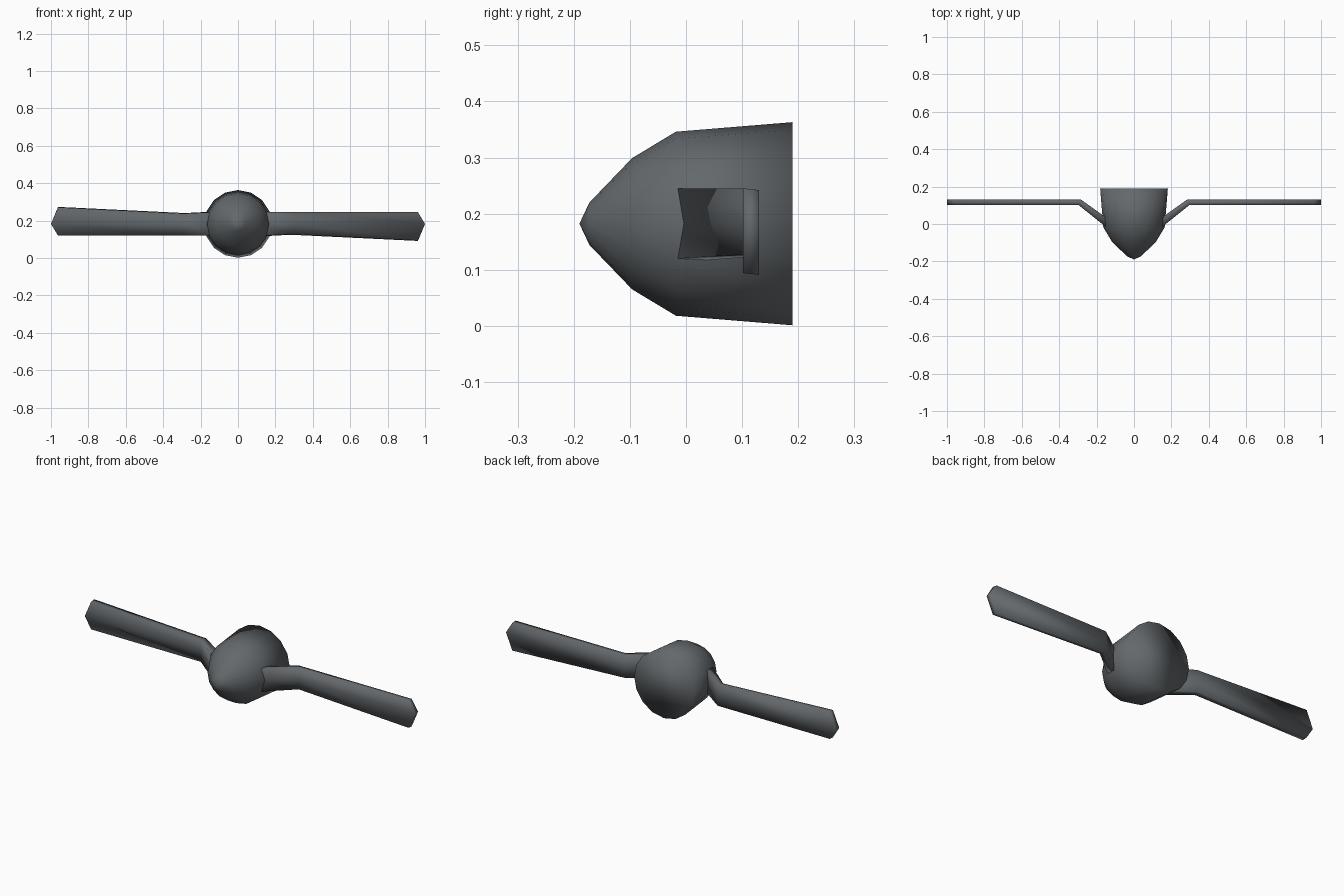
import bpy, bmesh, math

if "Cube" in bpy.data.objects:
    bpy.data.objects.remove(bpy.data.objects["Cube"])

CZ = 0.182  # height of the propeller axis

grey = bpy.data.materials.new("dark_grey")
grey.diffuse_color = (0.125, 0.138, 0.147, 1)
grey.use_nodes = True
grey.node_tree.nodes["Principled BSDF"].inputs["Base Color"].default_value = grey.diffuse_color


def make_object(name, bm):
    bmesh.ops.recalc_face_normals(bm, faces=bm.faces)
    for f in bm.faces:
        f.smooth = True
    me = bpy.data.meshes.new(name)
    bm.to_mesh(me)
    bm.free()
    me.materials.append(grey)
    ob = bpy.data.objects.new(name, me)
    bpy.context.collection.objects.link(ob)
    return ob


def skin(bm, rings):
    # Join successive closed rings with quads
    for a, b in zip(rings, rings[1:]):
        n = len(a)
        for i in range(n):
            j = (i + 1) % n
            bm.faces.new((a[i], a[j], b[j], b[i]))


# Spinner: 16-sided revolved nose with a closed, smooth-shaded back
bm = bmesh.new()
SIDES = 16
profile = [(-0.172, 0.038), (-0.096, 0.117), (-0.018, 0.164), (0.19, 0.181)]
rings = [[bm.verts.new((r * math.sin(2 * math.pi * i / SIDES), y,
                        CZ + r * math.cos(2 * math.pi * i / SIDES)))
          for i in range(SIDES)] for y, r in profile]
skin(bm, rings)
tip = bm.verts.new((0, -0.19, CZ))
for i in range(SIDES):
    bm.faces.new((tip, rings[0][i], rings[0][(i + 1) % SIDES]))
bm.faces.new(rings[-1])
make_object("spinner", bm)

# Blades: cranked flat section with a pointed tip, turned half round for the pair
# station: (x front, y front), (x back, y back), z top, z bottom, extra x at mid-chord
stations = [
    ((0.13, -0.032), (0.13, 0.021), 0.245, 0.119, 0.0),
    ((0.297, 0.102), (0.283, 0.130), 0.245, 0.127, 0.0),
    ((0.962, 0.102), (0.962, 0.130), 0.245, 0.094, 0.038),
]
for name, s in (("right_blade", 1), ("left_blade", -1)):
    bm = bmesh.new()
    rings = []
    for (xf, yf), (xb, yb), top, bot, ext in stations:
        pts = [(xf, yf, top), (xf + ext, yf, CZ), (xf, yf, bot),
               (xb, yb, bot - 0.003), (xb + ext, yb, CZ), (xb, yb, top - 0.003)]
        rings.append([bm.verts.new((s * x, y, CZ + s * (z - CZ))) for x, y, z in pts])
    skin(bm, rings)
    for ring in (rings[0], rings[-1]):  # end caps as two quads
        bm.faces.new((ring[0], ring[1], ring[4], ring[5]))
        bm.faces.new((ring[1], ring[2], ring[3], ring[4]))
    make_object(name, bm)
